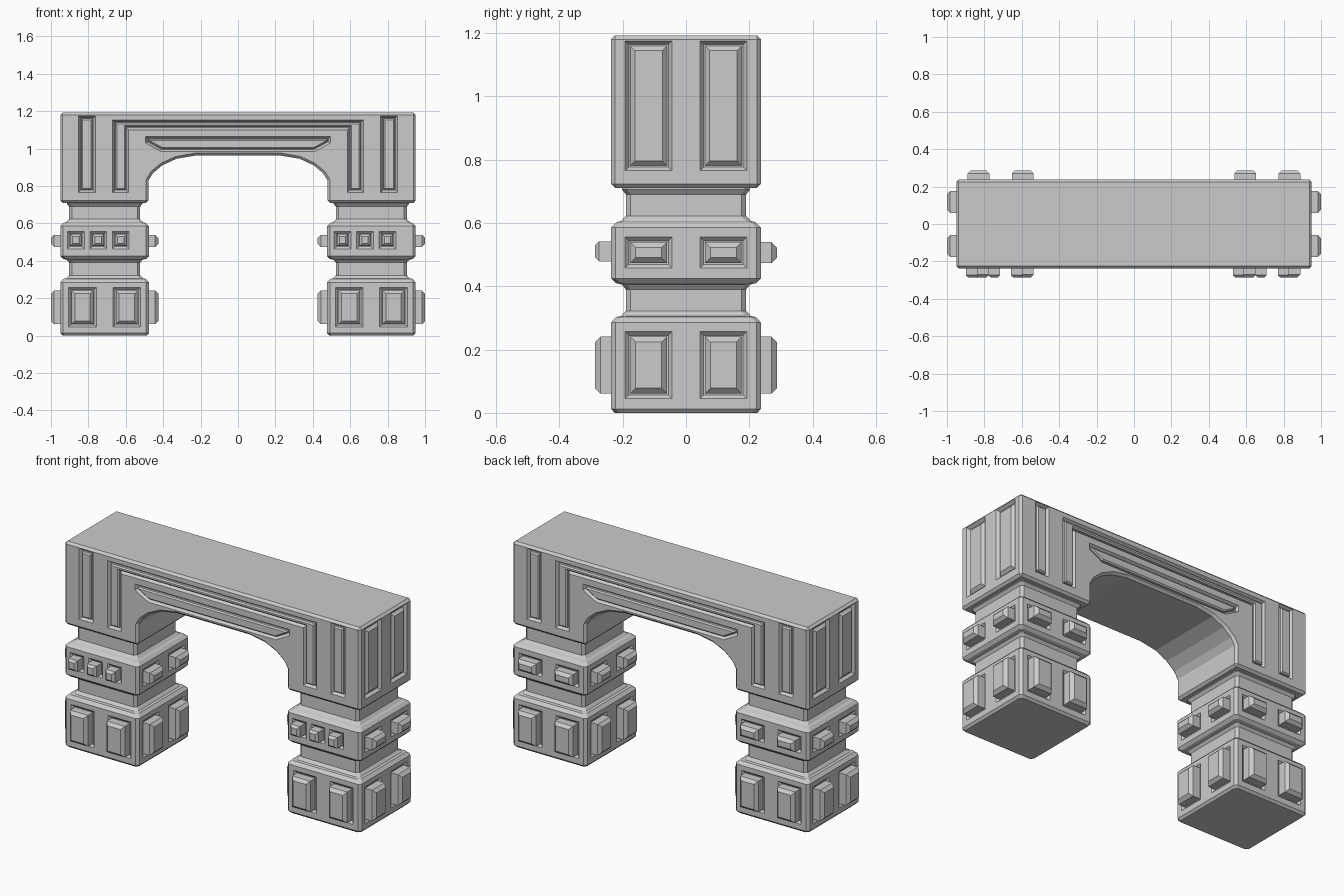
import bpy, bmesh
from math import pi
from mathutils import Matrix, Vector

if "Cube" in bpy.data.objects:
    bpy.data.objects.remove(bpy.data.objects["Cube"])

HALF = 0.237      # half width of pillars and depth of the lintel
PX = 0.713        # pillar centre in x


def inset(poly, d):
    """Offset a 2D outline inward by d with mitred corners."""
    pts = [Vector(p) for p in poly]
    area = sum(a.x * b.y - b.x * a.y for a, b in zip(pts, pts[1:] + pts[:1]))
    s = 1 if area > 0 else -1
    out = []
    for i, p in enumerate(pts):
        e1 = (p - pts[i - 1]).normalized()
        e2 = (pts[(i + 1) % len(pts)] - p).normalized()
        n1, n2 = Vector((-e1.y, e1.x)) * s, Vector((-e2.y, e2.x)) * s
        out.append(p + (n1 + n2) * (d / (1 + n1.dot(n2))))
    return out


def loft(bm, rings):
    """Skin a list of equal-length point rings and cap the ends."""
    vs = [[bm.verts.new(p) for p in r] for r in rings]
    n = len(vs[0])
    for a, b in zip(vs, vs[1:]):
        for i in range(n):
            bm.faces.new((a[i], a[(i + 1) % n], b[(i + 1) % n], b[i]))
    bm.faces.new(vs[0][::-1])
    bm.faces.new(vs[-1])


def finish(bm, name):
    bmesh.ops.recalc_face_normals(bm, faces=bm.faces)
    me = bpy.data.meshes.new(name)
    bm.to_mesh(me)
    bm.free()
    ob = bpy.data.objects.new(name, me)
    bpy.context.collection.objects.link(ob)
    return ob


def panel(cut, pad, poly, angle, dist, depth, slope, gap, chamfer, rise):
    """Add a sloped recess to 'cut' and a chamfered raised panel to 'pad'."""
    rot = Matrix.Rotation(angle, 3, 'Z')

    def ring(d, w):
        return [rot @ Vector((p.x, -dist - w, p.y)) for p in inset(poly, d)]
    loft(cut, [ring(-slope, depth), ring(slope, -depth)])
    loft(pad, [ring(gap, -depth - 0.003), ring(gap, rise - chamfer),
               ring(gap + chamfer, rise)])


def rect(u, v0, v1, hw):
    return [(u - hw, v0), (u + hw, v0), (u + hw, v1), (u - hw, v1)]


def carve(ob, cutter):
    """Subtract the recess cutters, apply, and remove the helper."""
    m = ob.modifiers.new("recesses", 'BOOLEAN')
    m.operation, m.solver, m.object = 'DIFFERENCE', 'EXACT', cutter
    cutter.hide_render = True
    bpy.context.view_layer.objects.active = ob
    for m in list(ob.modifiers):
        bpy.ops.object.modifier_apply(modifier=m.name)
    bpy.data.objects.remove(cutter)


# pillar body: chamfered squares stacked along a stepped profile (z, half width)
profile = [(0, .225), (.013, HALF), (.285, HALF), (.303, .22), (.306, .205),
           (.322, .19), (.39, .19), (.405, .202), (.41, .222), (.425, HALF),
           (.585, HALF), (.602, .22), (.606, .205), (.622, .19), (.69, .19),
           (.705, .202), (.72, .202)]
body = bmesh.new()
rings = []
for z, h in profile:
    k = h - 0.015
    rings.append([(x, y, z) for x, y in
                  [(-k, -h), (k, -h), (h, -k), (h, k), (k, h), (-k, h), (-h, k), (-h, -k)]])
loft(body, rings)
pillar = finish(body, "left_pillar")

# pillar pads: two per side on the base and ring, three studs on the ring front
cut, pad = bmesh.new(), bmesh.new()
for i in range(4):
    a = i * pi / 2
    for u in (-.118, .118):
        panel(cut, pad, rect(u, .045, .257, .074), a, HALF, .012, .012, .016, .017, .05)
        if i:
            panel(cut, pad, rect(u, .457, .555, .074), a, HALF, .012, .012, .016, .017, .05)
for u in (-.154, -.034, .086):
    panel(cut, pad, rect(u, .463, .557, .045), 0, HALF, .012, .012, .015, .013, .05)
carve(pillar, finish(cut, "pillar_cutter"))
pads = finish(pad, "left_pillar_pads")

for ob, name in ((pillar, "right_pillar"), (pads, "right_pillar_pads")):
    twin = bpy.data.objects.new(name, ob.data)
    bpy.context.collection.objects.link(twin)
    ob.location.x, twin.location.x = -PX, PX

# arched lintel: outline extruded through the depth, outer edges chamfered
half = [(.23, .962), (.33, .945), (.405, .91), (.455, .868), (.478, .83),
        (.478, .71), (.95, .71), (.95, 1.192)]
outline = half + [(-x, z) for x, z in reversed(half)]
bm = bmesh.new()
loft(bm, [[(x, y, z) for x, z in outline] for y in (-HALF, HALF)])
lintel = finish(bm, "arched_lintel")
bev = lintel.modifiers.new("chamfer", 'BEVEL')
bev.width, bev.segments, bev.limit_method, bev.angle_limit = .013, 1, 'ANGLE', 1.05

# lintel panels: corner slots, stepped surround and plate over the arch, end panels
surround = [(-.67, .765), (-.67, 1.153), (.67, 1.153), (.67, .765),
            (.585, .765), (.585, 1.1), (-.585, 1.1), (-.585, .765)]
plate = [(-.495, 1.065), (.495, 1.065), (.495, 1.03), (.41, .983), (-.41, .983), (-.495, 1.03)]
cut, pad = bmesh.new(), bmesh.new()
for a in (0, pi):
    shapes = [rect(-.808, .765, 1.175, .045), rect(.808, .765, 1.175, .045), surround, plate]
    for s in shapes:
        panel(cut, pad, s, a, HALF, .02, .012, .015, .007, 0)
for a in (pi / 2, -pi / 2):
    for u in (-.118, .118):
        panel(cut, pad, rect(u, .765, 1.175, .074), a, .95, .016, .012, .016, .015, 0)
carve(lintel, finish(cut, "lintel_cutter"))
finish(pad, "lintel_panels")
